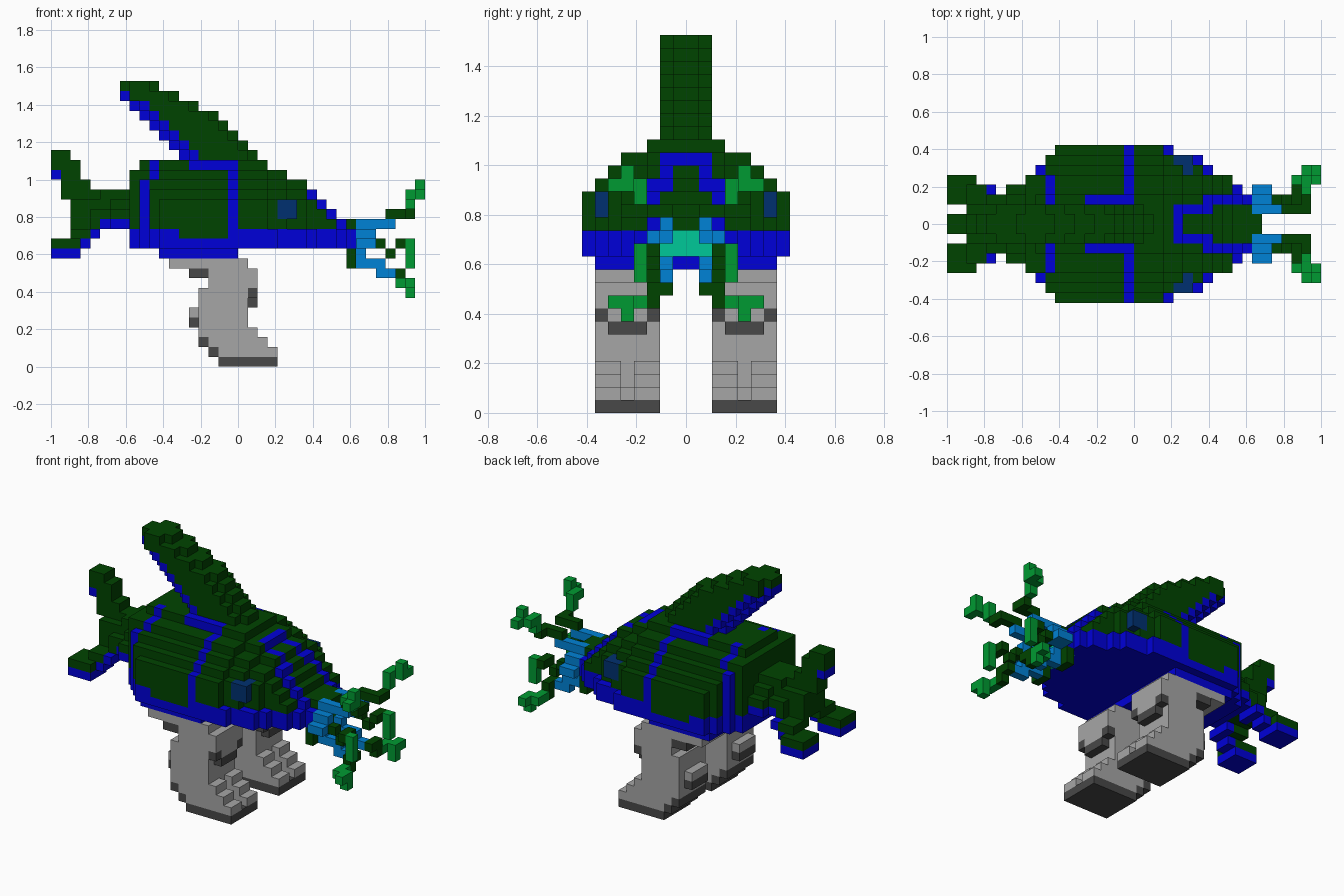
import bpy, bmesh

cube = bpy.data.objects.get("Cube")
if cube:
    bpy.data.objects.remove(cube, do_unlink=True)

V = 2 / 38  # block size
PALETTE = {
    "dark_green": (0, 68, 0), "deep_blue": (0, 0, 216), "grey": (166, 166, 166),
    "charcoal": (72, 72, 72), "leaf_green": (0, 154, 50), "sky_blue": (0, 130, 214),
    "teal": (0, 200, 152), "eye_navy": (0, 48, 112),
}


def linear(c):
    c /= 255
    return c / 12.92 if c < 0.04045 else ((c + 0.055) / 1.055) ** 2.4


MATS = {}
for mat_name, rgb in PALETTE.items():
    m = bpy.data.materials.new(mat_name)
    col = (*[linear(c) for c in rgb], 1)
    m.diffuse_color = col
    m.use_nodes = True
    bsdf = m.node_tree.nodes["Principled BSDF"]
    bsdf.inputs["Base Color"].default_value = col
    bsdf.inputs["Roughness"].default_value = 0.9
    MATS[mat_name] = m

GRID = {}  # block -> (part, colour); a later part takes over a block


def block(part, i, j, k, colour, pair=False):
    """Place a block and its mirror image across the middle plane."""
    GRID[i, j, k] = ("left_" + part if pair else part, colour)
    GRID[i, -j - 1, k] = ("right_" + part if pair else part, colour)


def fill(part, i, j, k, colour, pair=False):
    """Fill inclusive block ranges on both sides."""
    for a in range(i[0], i[1] + 1):
        for b in range(j[0], j[1] + 1):
            for c in range(k[0], k[1] + 1):
                block(part, a, b, c, colour, pair)


G, B, GR, CH, LG, SB = ("dark_green", "deep_blue", "grey", "charcoal",
                        "leaf_green", "sky_blue")

# Body: domed cross-section that sinks and narrows towards the head
TOP = {8: 20, 22: 20, 23: 20, 24: 19, 25: 19, 26: 18, 27: 17, 28: 16, 29: 15}
WIDTH = {8: 5, 9: 6, 10: 7, 23: 7, 24: 7, 25: 7, 26: 6, 27: 5, 28: 5, 29: 4}
SHELL = {**WIDTH, 22: 7, 24: 6, 25: 6, 26: 5}  # widths above the blue rim
DOME = {20: 3, 19: 5, 18: 6, 17: 7}


def body_colour(i, j, k, top):
    if k <= 12 or (k == 13 and (i >= 19 or i <= 12)):
        return B
    if i == 18 or (i == 9 and k <= 18) or (i == 10 and k >= 19 and j >= 2):
        return B                                   # bands round the body
    if 14 <= i <= 17 and k == 20 and j == 2:
        return B                                   # edging beside the fin
    if k == top - 1:
        if (i == 23 and j < 2) or (i in (24, 25) and j == 1):
            return B                               # forehead marking
        if (i == 26 and j in (1, 2)) or (i >= 27 and j == 2):
            return B
    if i == 29 and j >= 2:
        return B
    return G


for i in range(8, 30):
    top = TOP.get(i, 21)
    shift = 21 - top if i > 12 else 0
    for k in range(11 if 11 <= i <= 18 else 12, top):
        half = WIDTH.get(i, 8)
        if k == 11:
            half = 7
        elif k > 13:
            half = min(SHELL.get(i, 8), DOME.get(k + shift, 8))
        for j in range(half):
            block("body", i, j, k, body_colour(i, j, k, top))

# Upper lip, jaw and mouth
fill("snout", (30, 31), (0, 1), (14, 14), G)
fill("snout", (30, 30), (2, 2), (12, 13), B)
fill("mouth", (29, 29), (0, 0), (13, 13), "teal")
fill("mouth", (29, 29), (0, 1), (12, 12), "teal")

# Eyes
fill("eye", (23, 24), (6, 6), (15, 16), "eye_navy", True)
fill("eye", (24, 24), (5, 5), (15, 16), "eye_navy", True)

# Swept back fin with rounded ends: row -> first and last block
FIN = {28: (7, 10), 27: (7, 12), 26: (8, 14), 25: (9, 16), 24: (10, 17),
       23: (11, 18), 22: (12, 19), 21: (13, 20), 20: (15, 21)}
for k, (a, b) in FIN.items():
    edge = {28: 0, 27: 1, 20: 3}.get(k, 2)
    for i in range(a, b + 1):
        half = 0 if i in (a, b) else 1
        fill("back_fin", (i, i), (0, half), (k, k), B if i < a + edge else G)

# Tail stem
for i, half in {2: 2, 3: 2, 4: 3, 5: 3, 6: 4, 7: 4}.items():
    fill("tail_stem", (i, i), (0, half - 1), (14, 15), G)
    fill("tail_stem", (i, i), (0, max(half - 2, 1)), (16, 16), G)
    if i >= 5:
        fill("tail_stem", (i, i), (0, 1), (17, 17), G)
        fill("tail_stem", (i, i), (0, half - 1), (14, 14), B)

# Upper tail lobe
for k, (a, b) in {21: (0, 1), 20: (0, 2), 19: (0, 2), 18: (1, 3), 17: (1, 4)}.items():
    fill("upper_tail_lobe", (a, b), (0, 0), (k, k), G)
fill("upper_tail_lobe", (0, 0), (0, 0), (19, 19), B)

# Lower tail lobes, blue along the stepped underside
fill("tail_lobe", (2, 3), (1, 3), (13, 13), G, True)
fill("tail_lobe", (4, 4), (1, 3), (13, 13), B, True)
fill("tail_lobe", (0, 2), (2, 4), (12, 12), G, True)
fill("tail_lobe", (3, 3), (2, 3), (12, 12), B, True)
fill("tail_lobe", (0, 2), (2, 4), (11, 11), B, True)

# Legs: row -> first and last block
LEG = {10: (12, 19), 9: (14, 19), 8: (16, 19), 7: (15, 19), 6: (15, 19), 5: (15, 19),
       4: (15, 19), 3: (15, 19), 2: (15, 19), 1: (16, 20), 0: (17, 22)}
for k, (a, b) in LEG.items():
    fill("leg", (a, b), (2, 6), (k, k), CH if k == 0 else GR, True)
# knee, heel and ankle details
fill("leg", (20, 20), (2, 6), (7, 9), GR, True)
for j in (2, 6):
    fill("leg", (20, 20), (j, j), (7, 7), CH, True)
fill("leg", (20, 20), (3, 5), (6, 6), CH, True)
fill("leg", (14, 14), (3, 5), (5, 5), GR, True)
fill("leg", (14, 14), (3, 5), (4, 4), CH, True)
fill("leg", (14, 15), (2, 6), (9, 9), CH, True)
for i, k in ((15, 2), (16, 1)):
    fill("leg", (i, i), (2, 6), (k, k), CH, True)
# two toes with a cleft between them
for j in ((2, 3), (5, 6)):
    fill("leg", (20, 22), j, (1, 1), GR, True)
    fill("leg", (20, 21), j, (2, 2), GR, True)
    fill("leg", (20, 20), j, (3, 3), GR, True)

# Feelers: upper, middle and lower branch on each side
FEELERS = [
    ((31, 32), (2, 2), (12, 13), SB), ((31, 32), (3, 3), (12, 12), SB),
    ((31, 31), (1, 1), (13, 13), SB), ((31, 34), (1, 1), (14, 14), SB),
    ((34, 36), (1, 1), (15, 15), G), ((36, 36), (2, 2), (15, 15), G),
    ((36, 36), (3, 3), (16, 17), LG), ((36, 36), (4, 4), (17, 17), LG),
    ((37, 37), (4, 5), (17, 17), LG), ((37, 37), (4, 4), (18, 18), LG),
    ((33, 33), (2, 2), (12, 12), G), ((34, 34), (2, 2), (11, 11), G),
    ((35, 35), (2, 3), (12, 12), G), ((36, 36), (3, 3), (10, 12), LG),
    ((30, 30), (1, 2), (10, 11), G), ((31, 31), (1, 1), (11, 11), SB),
    ((31, 33), (1, 1), (10, 10), SB), ((33, 34), (1, 1), (9, 9), SB),
    ((35, 35), (1, 2), (9, 9), G), ((35, 35), (2, 2), (8, 8), G),
    ((35, 35), (3, 4), (8, 8), LG), ((36, 36), (4, 5), (8, 8), LG),
    ((36, 36), (4, 4), (7, 7), LG),
]
for i, j, k, colour in FEELERS:
    fill("feelers", i, j, k, colour, True)

# Turn each part into a mesh of its exposed block faces
parts = {}
for cell, (part, colour) in GRID.items():
    parts.setdefault(part, []).append((cell, colour))
for part, cells in parts.items():
    bm = bmesh.new()
    colours = sorted({c for _, c in cells})
    verts = {}
    for cell, colour in cells:
        for axis in range(3):
            for side in (0, 1):
                near = list(cell)
                near[axis] += 2 * side - 1
                if tuple(near) in GRID:
                    continue
                corners = []
                for u, w in ((0, 0), (1, 0), (1, 1), (0, 1)):
                    p = list(cell)
                    p[axis] += side
                    p[(axis + 1) % 3] += u
                    p[(axis + 2) % 3] += w
                    p = tuple(p)
                    if p not in verts:
                        verts[p] = bm.verts.new((p[0] * V - 1, p[1] * V, p[2] * V))
                    corners.append(verts[p])
                face = bm.faces.new(corners if side else corners[::-1])
                face.material_index = colours.index(colour)
    mesh = bpy.data.meshes.new(part)
    bm.to_mesh(mesh)
    bm.free()
    for c in colours:
        mesh.materials.append(MATS[c])
    bpy.context.collection.objects.link(bpy.data.objects.new(part, mesh))
